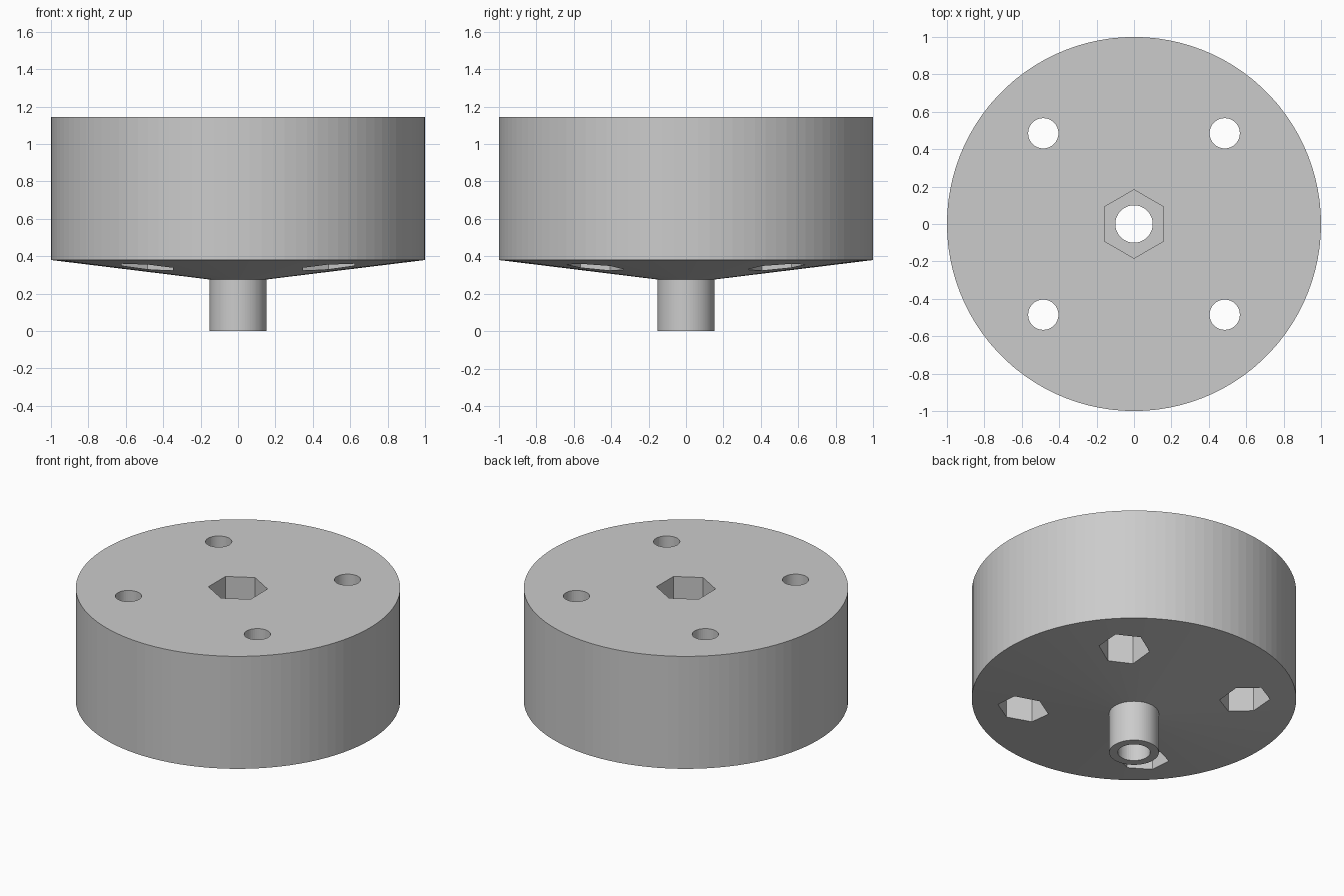
import bpy
import bmesh
import math

cube = bpy.data.objects.get("Cube")
if cube:
    bpy.data.objects.remove(cube, do_unlink=True)

grey = bpy.data.materials.new("plain grey")
grey.use_nodes = True
COLOUR = (0.6, 0.6, 0.6, 1)
grey.diffuse_color = COLOUR
grey.node_tree.nodes["Principled BSDF"].inputs["Base Color"].default_value = COLOUR


def lathe(name, profile, sides, start=0.0, centre=(0, 0)):
    """Solid of revolution from (radius, z) points, capped at both ends."""
    bm = bmesh.new()
    rings = []
    for r, z in profile:
        angles = [start + math.tau * i / sides for i in range(sides)]
        rings.append([bm.verts.new((centre[0] + r * math.cos(a),
                                    centre[1] + r * math.sin(a), z)) for a in angles])
    for low, high in zip(rings, rings[1:]):
        for i in range(sides):
            j = (i + 1) % sides
            bm.faces.new((low[i], low[j], high[j], high[i]))
    bm.faces.new(rings[0][::-1])
    bm.faces.new(rings[-1])
    mesh = bpy.data.meshes.new(name)
    bm.to_mesh(mesh)
    bm.free()
    mesh.materials.append(grey)
    obj = bpy.data.objects.new(name, mesh)
    bpy.context.collection.objects.link(obj)
    return obj


# Drum with a shallow conical underside and a short neck
TOP = 1.145
body = lathe("drum_body", [(0.153, 0), (0.153, 0.276), (1, 0.38), (1, TOP)], 100)

# Centre bore with a hexagonal socket in the top
POINT_Y = math.pi / 2
cutters = [lathe("centre_bore_cutter", [(0.1, -0.1), (0.1, TOP + 0.1)], 48),
           lathe("top_socket_cutter", [(0.183, TOP - 0.3), (0.183, TOP + 0.1)], 6, POINT_Y)]

# Four bolt holes with hexagonal nut pockets underneath
for x in (-0.485, 0.485):
    for y in (-0.485, 0.485):
        cutters.append(lathe("bolt_hole_cutter", [(0.081, 0), (0.081, TOP + 0.1)],
                             40, 0, (x, y)))
        cutters.append(lathe("nut_pocket_cutter", [(0.158, 0.1), (0.158, 0.6)],
                             6, POINT_Y, (x, y)))

# Cut the holes, then drop the cutters
for cutter in cutters:
    cut = body.modifiers.new(cutter.name, 'BOOLEAN')
    cut.operation = 'DIFFERENCE'
    cut.solver = 'EXACT'
    cut.object = cutter
    cutter.hide_render = True

bpy.context.view_layer.update()
result = bpy.data.meshes.new_from_object(
    body.evaluated_get(bpy.context.evaluated_depsgraph_get()))
body.modifiers.clear()
body.data = result
for cutter in cutters:
    bpy.data.objects.remove(cutter, do_unlink=True)
